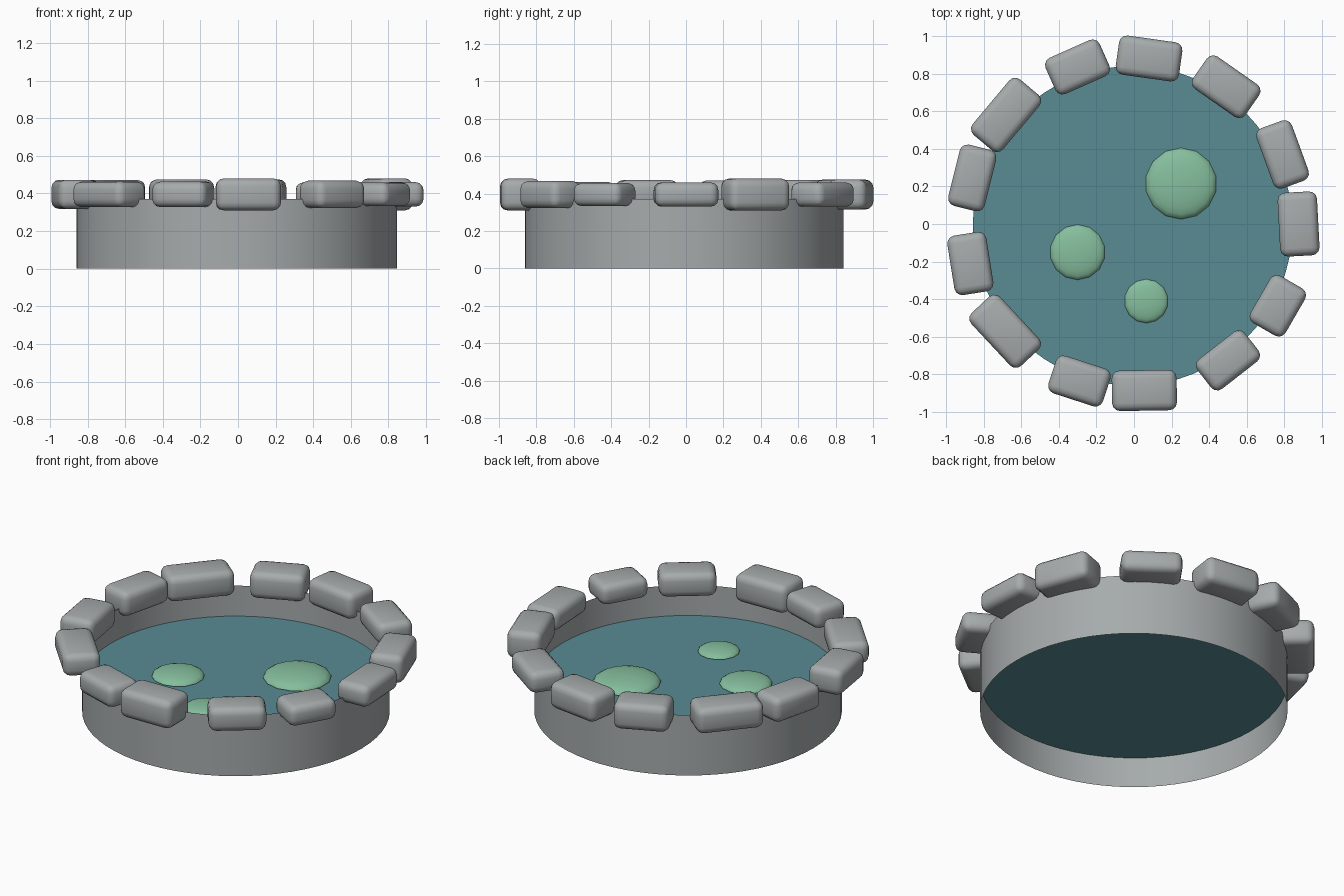
import bpy, bmesh
from math import radians
from mathutils import Matrix

cube = bpy.data.objects.get("Cube")
if cube:
    bpy.data.objects.remove(cube, do_unlink=True)


def material(name, hex_colour):
    """Flat material from an sRGB hex string."""
    def linear(c):
        return c / 12.92 if c <= 0.04045 else ((c + 0.055) / 1.055) ** 2.4
    rgb = [linear(int(hex_colour[i:i + 2], 16) / 255) for i in (0, 2, 4)]
    mat = bpy.data.materials.new(name)
    mat.use_nodes = True
    mat.diffuse_color = (*rgb, 1)
    mat.node_tree.nodes["Principled BSDF"].inputs["Base Color"].default_value = (*rgb, 1)
    return mat


def finish(name, bm, mat, location=(0, 0, 0), angle=0, smooth=True):
    mesh = bpy.data.meshes.new(name)
    for face in bm.faces:
        face.smooth = smooth
    bm.to_mesh(mesh)
    bm.free()
    mesh.materials.append(mat)
    obj = bpy.data.objects.new(name, mesh)
    obj.location = location
    obj.rotation_euler.z = radians(angle)
    bpy.context.collection.objects.link(obj)
    return obj


stone_grey = material("stone grey", "a6abac")
water_teal = material("water teal", "588b94")
leaf_green = material("leaf green", "86bf9e")

CENTRE = (-0.007, -0.01)
RADIUS = 0.852
WALL_TOP = 0.37
WATER_Z = 0.185

# Basin wall: a thin open ring
bm = bmesh.new()
bmesh.ops.create_cone(bm, cap_ends=False, segments=64, radius1=RADIUS,
                      radius2=RADIUS, depth=WALL_TOP)
finish("basin_wall", bm, stone_grey, (*CENTRE, WALL_TOP / 2))

# Water surface
bm = bmesh.new()
bmesh.ops.create_circle(bm, cap_ends=True, segments=64, radius=RADIUS - 0.002)
finish("water", bm, water_teal, (*CENTRE, WATER_Z), smooth=False)

# Floating pads: shallow faceted domes resting on the water
for i, (x, y, r) in enumerate([(0.25, 0.215, 0.19), (-0.3, -0.15, 0.147),
                               (0.065, -0.41, 0.117)]):
    bm = bmesh.new()
    bmesh.ops.create_uvsphere(bm, u_segments=14, v_segments=12, radius=r)
    lower = [v for v in bm.verts if v.co.z < -0.001]
    bmesh.ops.delete(bm, geom=lower, context='VERTS')
    bmesh.ops.transform(bm, matrix=Matrix.Diagonal((1, 1, 0.25, 1)), verts=bm.verts)
    finish(f"lily_pad_{i + 1}", bm, leaf_green, (x, y, WATER_Z + 0.008))

# Rim stones: x, y, length, width, height, turn in degrees
stones = [
    (0.08, 0.88, 0.34, 0.21, 0.16, -8),
    (0.49, 0.73, 0.34, 0.21, 0.13, -35),
    (0.79, 0.37, 0.34, 0.20, 0.17, -70),
    (0.875, 0.0, 0.34, 0.21, 0.13, -87),
    (0.765, -0.435, 0.29, 0.215, 0.125, 60),
    (0.50, -0.725, 0.32, 0.20, 0.145, 38),
    (0.055, -0.885, 0.345, 0.215, 0.17, 1),
    (-0.29, -0.835, 0.305, 0.21, 0.135, -18),
    (-0.685, -0.57, 0.385, 0.21, 0.135, -47),
    (-0.87, -0.21, 0.32, 0.21, 0.155, 99),
    (-0.86, 0.245, 0.335, 0.20, 0.15, 76),
    (-0.68, 0.58, 0.385, 0.21, 0.155, 50),
    (-0.30, 0.835, 0.315, 0.21, 0.16, 24),
]
for i, (x, y, length, width, height, turn) in enumerate(stones):
    bm = bmesh.new()
    bmesh.ops.create_cube(bm, size=1)
    bmesh.ops.scale(bm, vec=(length, width, height), verts=bm.verts)
    bmesh.ops.bevel(bm, geom=bm.edges[:], offset=0.042, segments=3,
                    profile=0.5, affect='EDGES', clamp_overlap=True)
    finish(f"rim_stone_{i + 1}", bm, stone_grey, (x, y, 0.395), turn)
